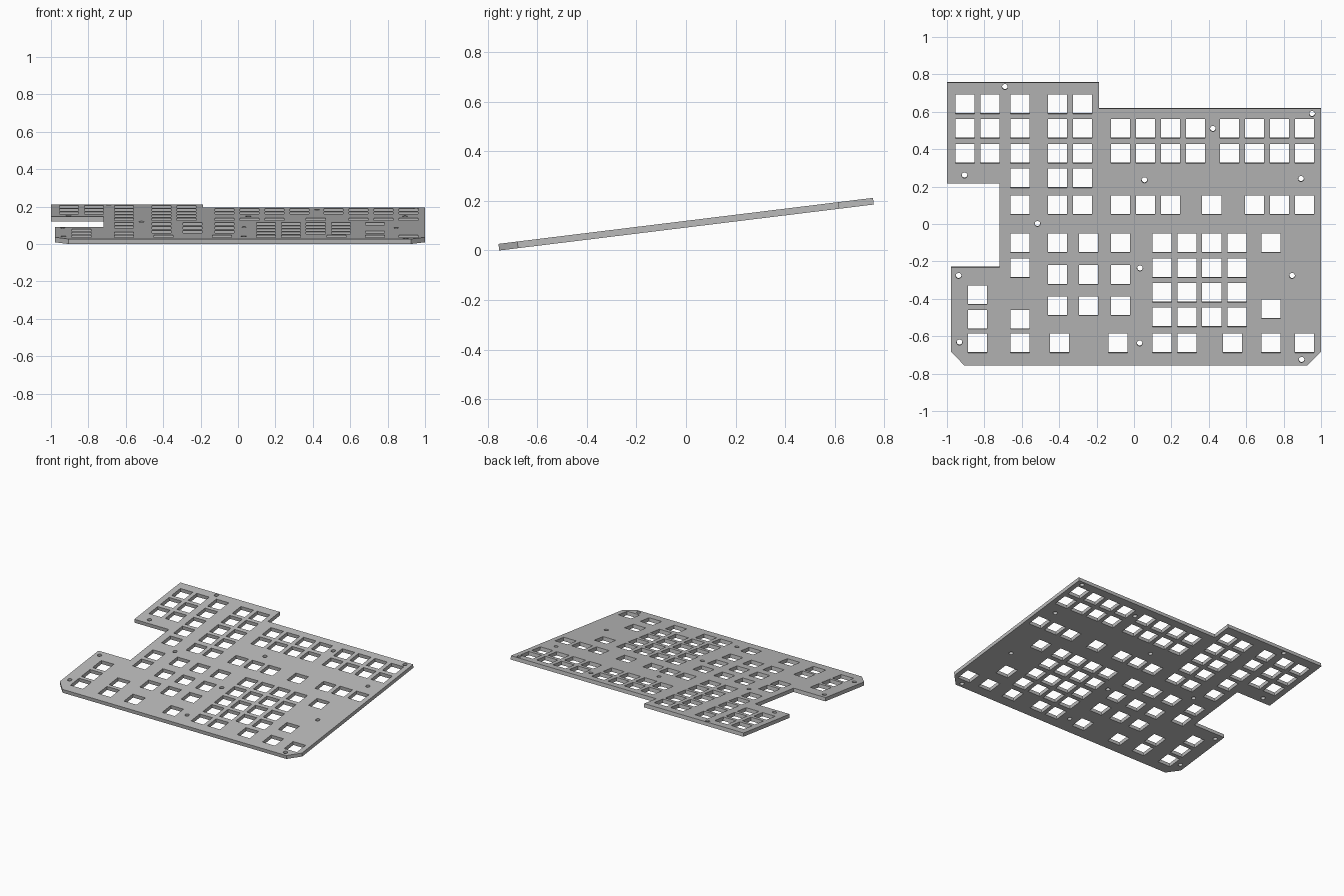
import bpy, bmesh, math
from mathutils import Matrix

cube = bpy.data.objects.get("Cube")
if cube:
    bpy.data.objects.remove(cube, do_unlink=True)

TILT = math.radians(7)
THICK = 0.027
KEY = 0.103      # side of a square switch opening
SCREW = 0.015    # radius of a screw hole

# Plate outline, as seen from straight above
outline = [(-1, 0.757), (-0.187, 0.757), (-0.187, 0.618), (1, 0.618),
           (1, -0.68), (0.925, -0.756), (-0.906, -0.756), (-0.979, -0.68),
           (-0.979, -0.23), (-0.718, -0.23), (-0.718, 0.219), (-1, 0.219)]

# Opening columns, one letter each
columns = dict(A=-0.904, a=-0.837, B=-0.77, C=-0.61, D=-0.409, d=-0.398,
               E=-0.275, e=-0.243, f=-0.086, F=-0.072, G=0.061, H=0.195,
               I=0.329, J=0.511, K=0.644, L=0.778, M=0.912,
               P=0.15, Q=0.283, R=0.416, S=0.551, s=0.527, T=0.733)

# Opening rows: height on the plate and the columns that are cut
rows = [(0.642, "ABCDE"),
        (0.511, "ABCDEFGHIJKLM"),
        (0.377, "ABCDEFGHIJKLM"),
        (0.246, "CDE"),
        (0.104, "CDEFGHRKLM"),
        (-0.099, "CDeFPQRST"),
        (-0.233, "CPQRS"),
        (-0.27, "DeF"),
        (-0.366, "PQRS"),
        (-0.377, "a"),
        (-0.436, "DeF"),
        (-0.452, "T"),
        (-0.497, "PQRS"),
        (-0.508, "aC"),
        (-0.636, "aCdfPQsTM")]

screws = [(-0.69, 0.735), (0.952, 0.591), (0.422, 0.511), (0.056, 0.236),
          (-0.906, 0.262), (0.893, 0.243), (-0.516, 0.003), (-0.938, -0.275),
          (0.032, -0.235), (0.845, -0.275), (-0.933, -0.631), (0.03, -0.636),
          (0.896, -0.724)]

curve = bpy.data.curves.new("switch_plate", 'CURVE')
curve.dimensions = '2D'
curve.fill_mode = 'BOTH'
curve.extrude = THICK / 2


def add_loop(points):
    """Add a closed straight-sided loop; inner loops become holes."""
    spline = curve.splines.new('POLY')
    spline.points.add(len(points) - 1)
    for point, (x, y) in zip(spline.points, points):
        point.co = (x, y, 0, 1)
    spline.use_cyclic_u = True


def ring(x, y, radius, sides, turn=0):
    steps = [turn + math.tau * i / sides for i in range(sides)]
    return [(x + radius * math.cos(t), y + radius * math.sin(t)) for t in steps]


# Undo the foreshortening of the tilted plate
stretch = 1 / math.cos(TILT)
add_loop([(x, y * stretch) for x, y in outline])
for y, letters in rows:
    for letter in letters:
        add_loop(ring(columns[letter], y * stretch, KEY / math.sqrt(2), 4, math.pi / 4))
for x, y in screws:
    add_loop(ring(x, y * stretch, SCREW, 24))

# Turn the filled profile into a solid mesh plate
plate = bpy.data.objects.new("switch_plate", curve)
bpy.context.collection.objects.link(plate)
bpy.ops.object.select_all(action='DESELECT')
plate.select_set(True)
bpy.context.view_layer.objects.active = plate
bpy.ops.object.convert(target='MESH')
plate = bpy.context.object
plate.name = "switch_plate"
mesh = plate.data

bm = bmesh.new()
bm.from_mesh(mesh)
bmesh.ops.remove_doubles(bm, verts=bm.verts, dist=0.0001)
bmesh.ops.dissolve_limit(bm, angle_limit=0.01, verts=bm.verts, edges=bm.edges)
bmesh.ops.recalc_face_normals(bm, faces=bm.faces)

# Tilt the plate and rest its front edge on the ground
bmesh.ops.transform(bm, matrix=Matrix.Rotation(TILT, 4, 'X'), verts=bm.verts)
lowest = min(v.co.z for v in bm.verts)
bmesh.ops.translate(bm, vec=(0, 0, -lowest), verts=bm.verts)
for face in bm.faces:
    face.smooth = False
bm.to_mesh(mesh)
bm.free()

grey = bpy.data.materials.new("plain_grey")
grey.use_nodes = True
colour = (0.5, 0.5, 0.5, 1)
grey.diffuse_color = colour
grey.node_tree.nodes["Principled BSDF"].inputs["Base Color"].default_value = colour
mesh.materials.clear()
mesh.materials.append(grey)
